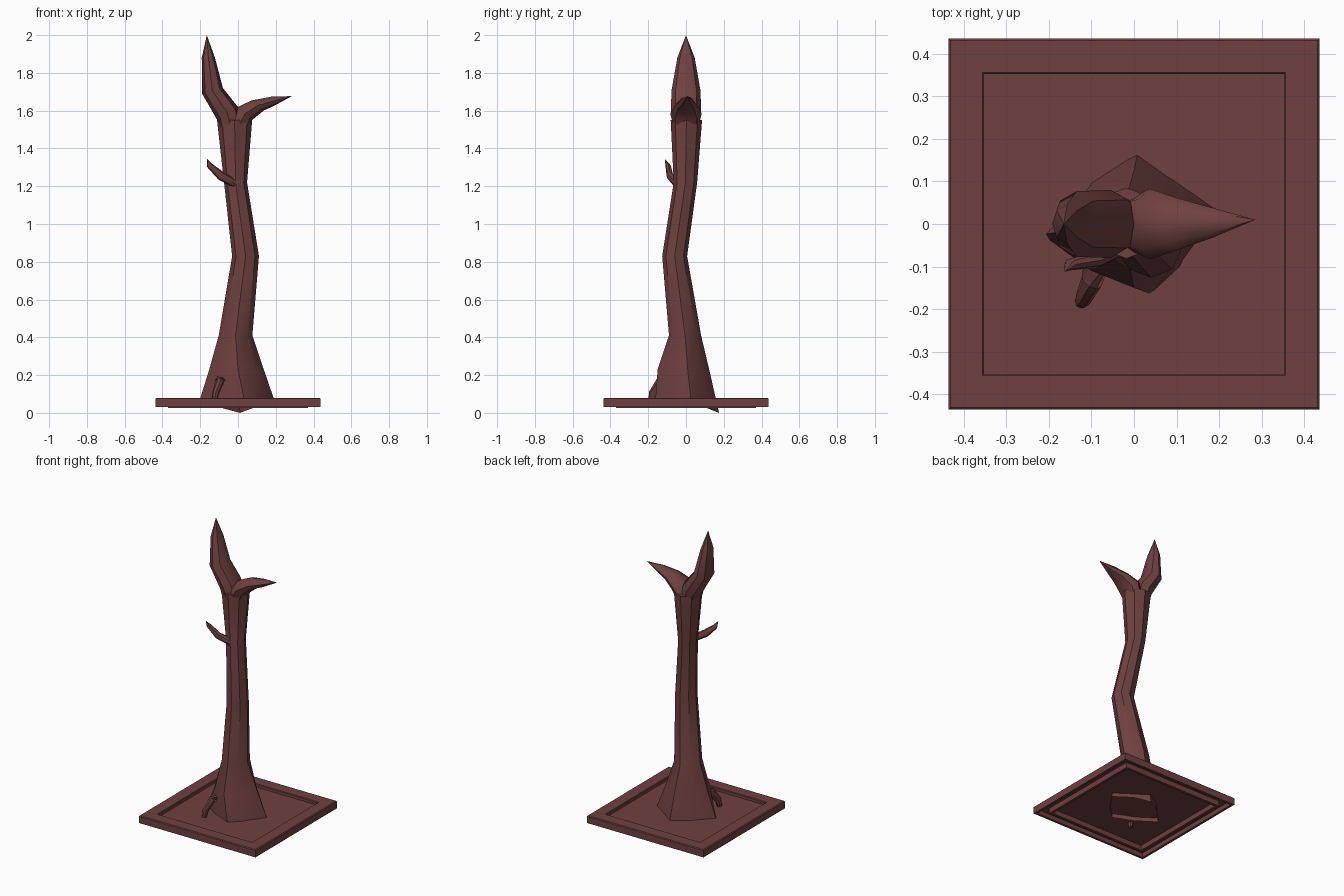
import bpy
from math import cos, sin, pi, radians
from mathutils import Vector

if "Cube" in bpy.data.objects:
    bpy.data.objects.remove(bpy.data.objects["Cube"])

bark = bpy.data.materials.new("bark")
bark.diffuse_color = (0.16, 0.052, 0.052, 1)
bark.use_nodes = True
bark.node_tree.nodes["Principled BSDF"].inputs["Base Color"].default_value = bark.diffuse_color
N = 8


def make(name, verts, faces, angle=40):
    me = bpy.data.meshes.new(name)
    me.from_pydata(verts, [], faces)
    me.materials.append(bark)
    me.shade_smooth()
    me.set_sharp_from_angle(angle=radians(angle))
    ob = bpy.data.objects.new(name, me)
    bpy.context.collection.objects.link(ob)
    return ob


def ring(c, t, w, h):
    """Eight-sided section at c, square to t; w across the limb, h in depth."""
    t = Vector(t).normalized()
    u = Vector((0, 1, 0)).cross(t).normalized()
    v = t.cross(u)
    return [Vector(c) + u * w * cos(2 * pi * i / N) + v * h * sin(2 * pi * i / N)
            for i in range(N)]


def loft(name, rings, tip=None, cap=False):
    verts = [p for r in rings for p in r]
    faces = [(k * N + i, k * N + (i + 1) % N, (k + 1) * N + (i + 1) % N, (k + 1) * N + i)
             for k in range(len(rings) - 1) for i in range(N)]
    last = (len(rings) - 1) * N
    if tip:
        verts.append(Vector(tip))
        faces += [(last + i, last + (i + 1) % N, len(verts) - 1) for i in range(N)]
    elif cap:
        faces.append(tuple(range(last, last + N)))
    return make(name, verts, faces)


# trunk: irregular root flare, then rounder sections up to the fork
foot = [(.205, .03, .03), (.09, .11, .03), (.01, .175, 0), (-.10, .10, .03),
        (-.215, -.025, .03), (-.10, -.105, .03), (.04, -.165, .03), (.11, -.10, .03)]
flare = [(.14, .01, .22), (.08, .08, .22), (0, .125, .22), (-.09, .08, .22),
         (-.155, -.015, .22), (-.10, -.11, .22), (0, -.15, .23), (.09, -.10, .22)]
up = (0, 0, 1)
loft("trunk", [[Vector(p) for p in foot], [Vector(p) for p in flare],
               ring((-.013, -.005, .41), up, .089, .085),
               ring((.040, -.06, .83), up, .071, .066),
               ring((-.013, -.003, 1.22), up, .061, .062),
               ring((-.018, .002, 1.55), up, .093, .083)], cap=True)

# forked limbs
loft("left_limb", [ring((-.025, 0, 1.45), (-.2, 0, 1), .06, .06),
                   ring((-.055, 0, 1.585), (-.53, 0, .85), .065, .080),
                   ring((-.135, 0, 1.705), (-.26, 0, .96), .057, .077),
                   ring((-.157, 0, 1.88), up, .035, .046)], tip=(-.165, 0, 2))
loft("right_limb", [ring((-.01, 0, 1.49), (.3, 0, 1), .06, .06),
                    ring((.037, 0, 1.585), (.68, 0, .73), .051, .083),
                    ring((.105, 0, 1.628), (.6, 0, .75), .042, .060),
                    ring((.185, .003, 1.65), (1, 0, .25), .025, .035)],
     tip=(.285, .01, 1.677))

# small side twig and a root arching out of the soil
loft("twig", [ring((-.02, -.045, 1.215), (-1, -.3, .5), .022, .026),
              ring((-.09, -.085, 1.255), (-1, -.3, .7), .024, .018),
              ring((-.15, -.095, 1.31), (-.6, 0, 1), .016, .014)], tip=(-.163, -.112, 1.345))
loft("root", [ring((-.085, -.08, .19), (-.2, -1, .1), .026, .035),
              ring((-.10, -.135, .16), (-.3, -1, -.6), .022, .032),
              ring((-.12, -.175, .10), (-.3, -.5, -1), .018, .024),
              ring((-.128, -.185, .03), (0, 0, -1), .012, .014)], cap=True)

# square planter frame: hollow-bottomed profile mitred round four corners
profile = [(.352, .025), (.352, .076), (.356, .08), (.431, .08), (.436, .075),
           (.436, .03), (.42, .03), (.42, .06), (.37, .06), (.37, .025)]
corners = [(1, 1), (-1, 1), (-1, -1), (1, -1)]
n = len(profile)
verts = [(sx * d, sy * d, z) for sx, sy in corners for d, z in profile]
faces = [(c * n + i, ((c + 1) % 4) * n + i, ((c + 1) % 4) * n + (i + 1) % n, c * n + (i + 1) % n)
         for c in range(4) for i in range(n)]
make("planter_frame", verts, faces, 30)

# soil panel set just below the rim
make("soil_panel", [(sx * .352, sy * .352, .058) for sx, sy in corners], [(0, 1, 2, 3)])
